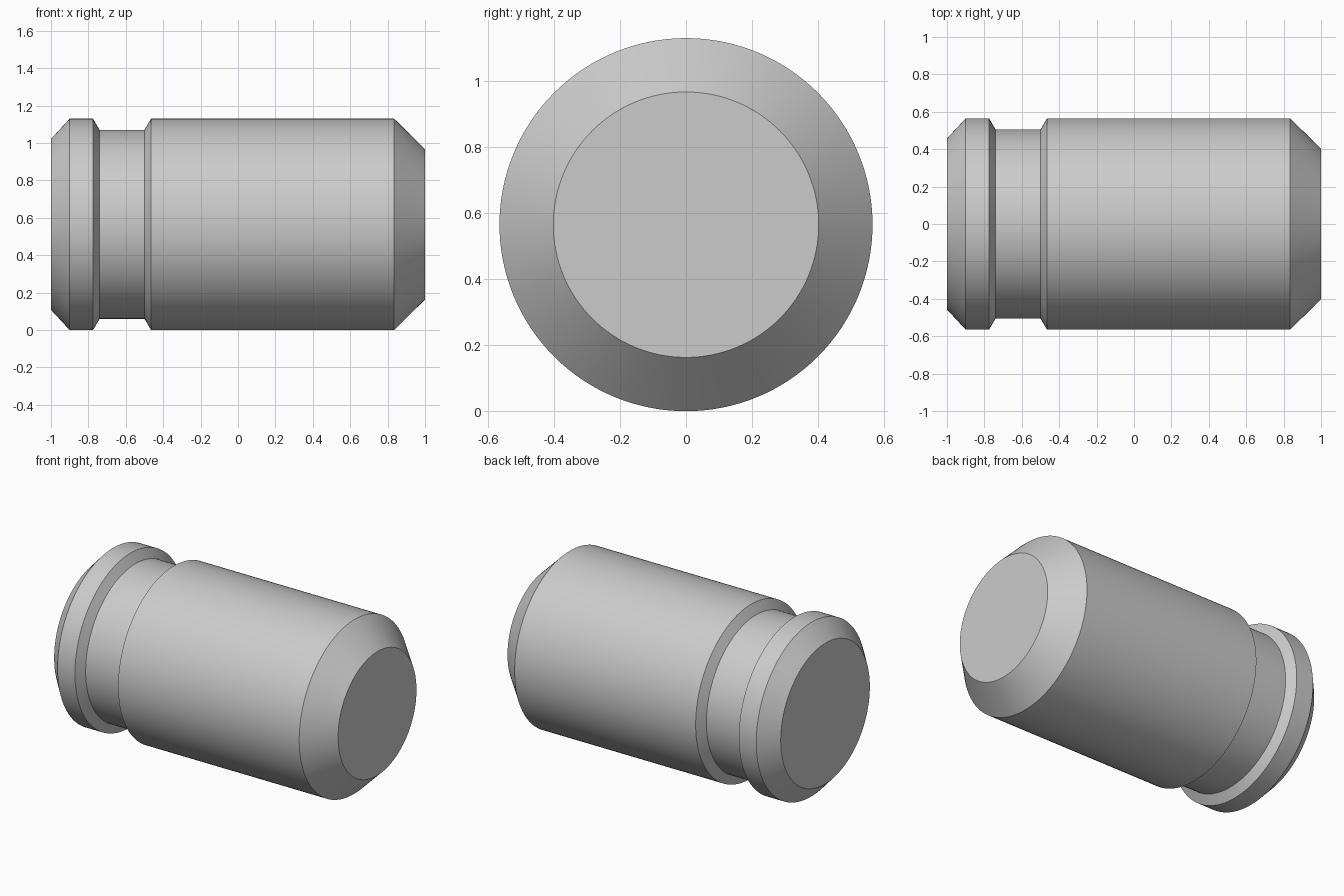
import bpy, bmesh, math
from mathutils import Matrix, Vector

cube = bpy.data.objects.get("Cube")
if cube:
    bpy.data.objects.remove(cube, do_unlink=True)

RADIUS = 0.565
GROOVE = 0.505
SEGMENTS = 128

# Plain grey metal
steel = bpy.data.materials.new("grey_steel")
steel.use_nodes = True
grey = (0.6, 0.6, 0.6, 1.0)
steel.diffuse_color = grey
steel.node_tree.nodes["Principled BSDF"].inputs["Base Color"].default_value = grey

# Half outline of the pin as (x, radius): small chamfer, rim, groove, body, large chamfer
profile = [
    (-1.0, 0.457), (-0.9, RADIUS), (-0.775, RADIUS), (-0.74, GROOVE),
    (-0.5, GROOVE), (-0.465, RADIUS), (0.835, RADIUS), (1.0, 0.402),
]


def lathe(name, outline, material):
    """Turn an outline around the x axis, with flat end caps."""
    bm = bmesh.new()
    rings = []
    for x, r in outline:
        ring = []
        for i in range(SEGMENTS):
            a = math.tau * i / SEGMENTS
            ring.append(bm.verts.new((x, r * math.cos(a), RADIUS + r * math.sin(a))))
        rings.append(ring)
    for a, b in zip(rings, rings[1:]):
        for i in range(SEGMENTS):
            j = (i + 1) % SEGMENTS
            bm.faces.new((a[i], a[j], b[j], b[i]))
    bm.faces.new(rings[0])
    bm.faces.new(rings[-1])
    bmesh.ops.recalc_face_normals(bm, faces=bm.faces)
    mesh = bpy.data.meshes.new(name)
    bm.to_mesh(mesh)
    bm.free()
    mesh.materials.append(material)
    obj = bpy.data.objects.new(name, mesh)
    bpy.context.collection.objects.link(obj)
    return obj


pin = lathe("grooved_pin", profile, steel)

# Smooth round surfaces, crisp chamfer edges
bpy.ops.object.select_all(action="DESELECT")
pin.select_set(True)
bpy.context.view_layer.objects.active = pin
bpy.ops.object.shade_smooth_by_angle(angle=math.radians(25))
